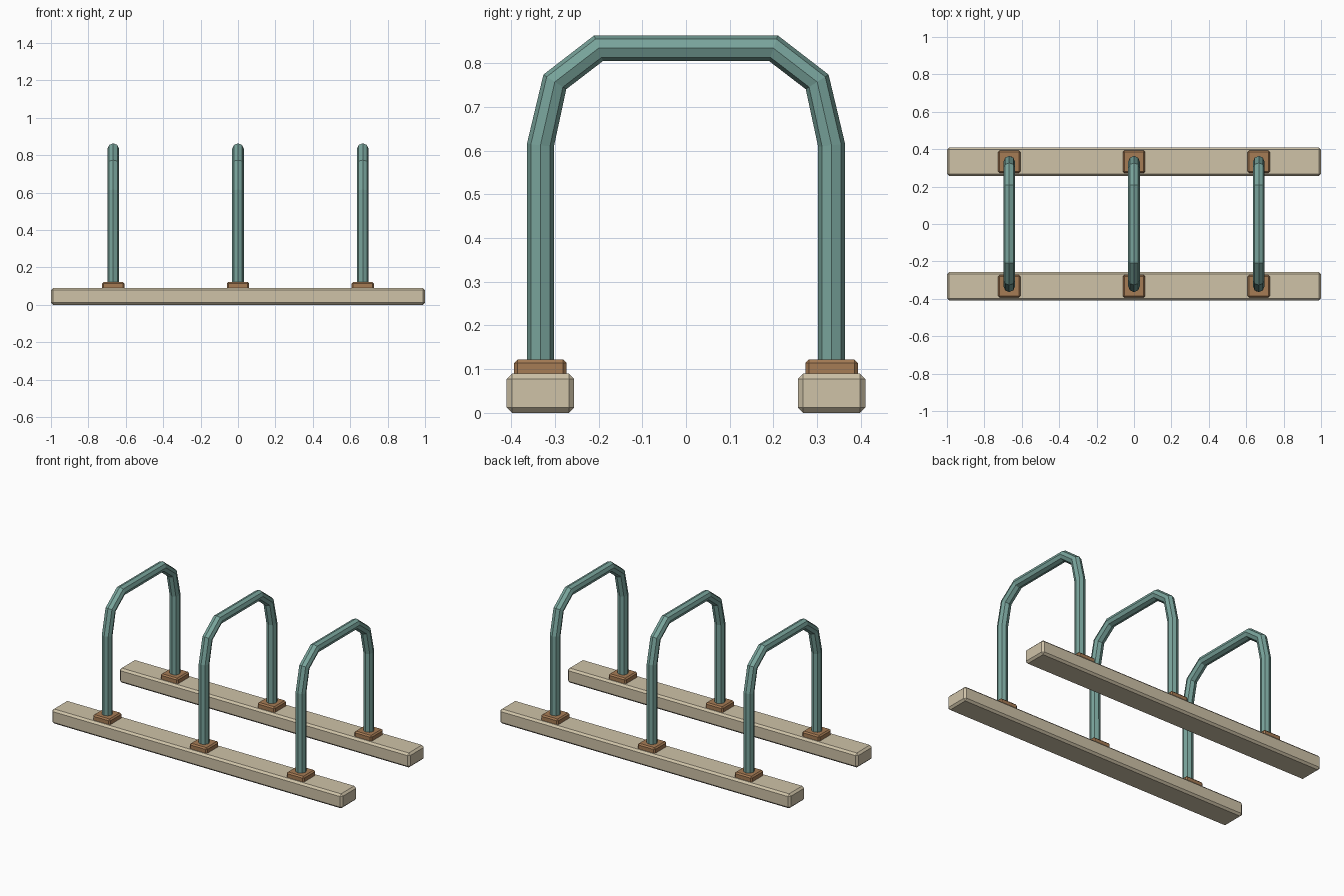
import bpy

if "Cube" in bpy.data.objects:
    bpy.data.objects.remove(bpy.data.objects["Cube"])

RAIL_Y = 0.333
HOOP_X = (-0.667, 0.0, 0.667)


def material(name, color):
    m = bpy.data.materials.new(name)
    m.diffuse_color = (*color, 1)
    m.use_nodes = True
    m.node_tree.nodes["Principled BSDF"].inputs["Base Color"].default_value = m.diffuse_color
    return m


SAND = material("sand", (0.62, 0.54, 0.39))
BROWN = material("brown", (0.38, 0.20, 0.09))
TEAL = material("teal", (0.19, 0.37, 0.33))


def box(name, center, size, bevel, mat):
    bpy.ops.mesh.primitive_cube_add(size=1, location=center)
    ob = bpy.context.object
    ob.name = name
    ob.scale = size
    bpy.ops.object.transform_apply(location=False, rotation=False, scale=True)
    mod = ob.modifiers.new("chamfer", 'BEVEL')
    mod.width = bevel
    mod.segments = 1
    ob.data.materials.append(mat)


def hoop(name, x):
    # Half of the arch path, mirrored for the other leg
    half = [(-RAIL_Y, 0.10), (-RAIL_Y, 0.612), (-0.300, 0.757), (-0.200, 0.834)]
    path = half + [(-y, z) for y, z in reversed(half)]
    cu = bpy.data.curves.new(name, 'CURVE')
    cu.dimensions = '3D'
    cu.bevel_depth = 0.031
    cu.bevel_resolution = 2
    cu.use_fill_caps = True
    sp = cu.splines.new('POLY')
    sp.points.add(len(path) - 1)
    for p, (y, z) in zip(sp.points, path):
        p.co = (0, y, z, 1)
    sp.use_smooth = False
    cu.materials.append(TEAL)
    ob = bpy.data.objects.new(name, cu)
    ob.location.x = x
    bpy.context.collection.objects.link(ob)


# Ground rails and the mounting pads on them
for side, s in (("front", -1), ("back", 1)):
    box(f"{side}_rail", (0, s * RAIL_Y, 0.045), (2, 0.154, 0.09), 0.012, SAND)
    for i, x in enumerate(HOOP_X):
        box(f"{side}_pad_{i + 1}", (x, s * RAIL_Y, 0.102), (0.12, 0.12, 0.04), 0.008, BROWN)

# Tube hoops
for i, x in enumerate(HOOP_X):
    hoop(f"hoop_{i + 1}", x)
